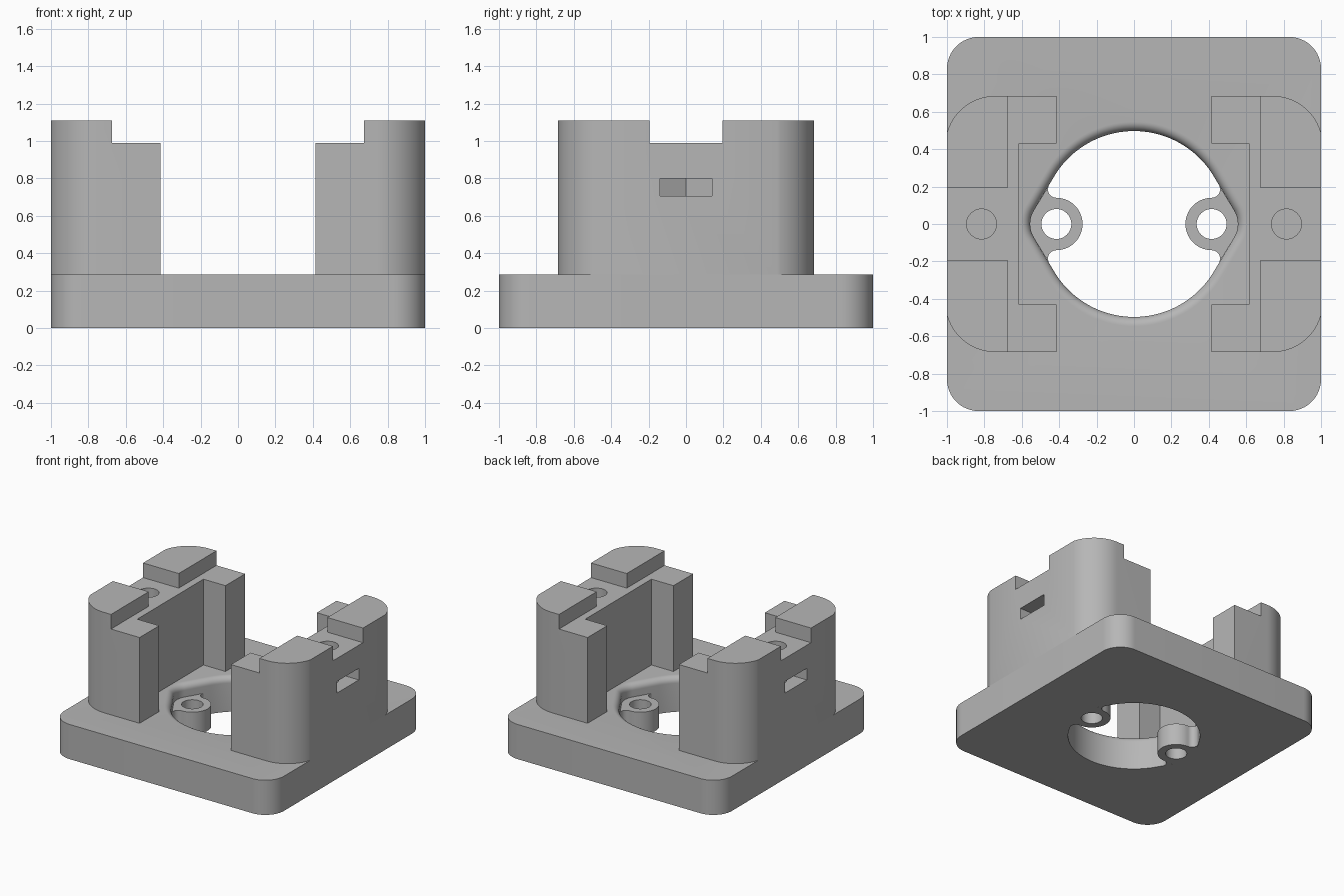
import bpy, bmesh, math
from math import cos, sin, radians, acos, degrees

cube = bpy.data.objects.get("Cube")
if cube:
    bpy.data.objects.remove(cube, do_unlink=True)

grey = bpy.data.materials.new("light_grey")
grey.use_nodes = True
colour = (0.47, 0.47, 0.47, 1)
grey.diffuse_color = colour
grey.node_tree.nodes["Principled BSDF"].inputs["Base Color"].default_value = colour

PLATE_TOP, SHELF, TOP = 0.285, 0.99, 1.11
EAR_X, EAR_R, HOLE_R = 0.415, 0.14, 0.497
TANGENT = degrees(acos((HOLE_R - EAR_R) / EAR_X))


def arc(cx, cy, r, start, end, steps=16):
    """Points along an arc, angles in degrees."""
    angles = [radians(start + (end - start) * i / steps) for i in range(steps + 1)]
    return [(cx + r * cos(a), cy + r * sin(a)) for a in angles]


def loft(name, rings):
    """Closed solid through rings of equal length, given as (z, points)."""
    bm = bmesh.new()
    loops = [[bm.verts.new((x, y, z)) for x, y in pts] for z, pts in rings]
    bm.faces.new(loops[0])
    bm.faces.new(loops[-1])
    count = len(loops[0])
    for low, high in zip(loops, loops[1:]):
        for i in range(count):
            j = (i + 1) % count
            bm.faces.new((low[i], low[j], high[j], high[i]))
    bmesh.ops.recalc_face_normals(bm, faces=bm.faces)
    mesh = bpy.data.meshes.new(name)
    bm.to_mesh(mesh)
    bm.free()
    mesh.materials.append(grey)
    obj = bpy.data.objects.new(name, mesh)
    bpy.context.collection.objects.link(obj)
    return obj


def prism(name, pts, z0, z1):
    return loft(name, [(z0, pts), (z1, pts)])


def disc(x, r):
    return arc(x, 0, r, 0, 360, 48)[:-1]


def select_only(obj):
    bpy.ops.object.select_all(action='DESELECT')
    obj.select_set(True)
    bpy.context.view_layer.objects.active = obj


def cut(obj, cutter):
    """Subtract the cutter and remove it."""
    cutter.hide_render = True
    mod = obj.modifiers.new("cut", 'BOOLEAN')
    mod.operation, mod.solver, mod.object = 'DIFFERENCE', 'EXACT', cutter
    select_only(obj)
    bpy.ops.object.modifier_apply(modifier=mod.name)
    bpy.data.objects.remove(cutter, do_unlink=True)


def smooth(obj):
    select_only(obj)
    bpy.ops.object.shade_smooth_by_angle(angle=radians(30))


def opening(grow):
    """Round opening stretched over both ears, enlarged by grow."""
    t = TANGENT
    big, small = HOLE_R + grow, EAR_R + grow
    return (arc(EAR_X, 0, small, -t, t) + arc(0, 0, big, t, 180 - t, 40)
            + arc(-EAR_X, 0, small, 180 - t, 180 + t)
            + arc(0, 0, big, 180 + t, 360 - t, 40))


# Base plate with rounded corners and a filleted opening
c, r = 0.83, 0.17
corners = [(c, c, 0), (-c, c, 90), (-c, -c, 180), (c, -c, 270)]
outline = [p for x, y, a in corners for p in arc(x, y, r, a, a + 90)]
plate = prism("base_plate", outline, 0, PLATE_TOP)
fillet = 0.05
rings = [(-0.1, opening(0))]
for i in range(8):
    a = radians(90 * i / 8)
    rings.append((PLATE_TOP - fillet + fillet * sin(a), opening(fillet * (1 - cos(a)))))
rings += [(PLATE_TOP, opening(fillet)), (PLATE_TOP + 0.1, opening(fillet))]
cut(plate, loft("opening_cutter", rings))
smooth(plate)

for side, s in (("left", 1), ("right", -1)):
    def flip(pts):
        return [(s * x, y) for x, y in pts]

    # Screw ear, blended into the wall of the opening
    neck = 0.045
    upper = arc(EAR_X, EAR_R + neck, neck, -90, TANGENT, 10)
    lower = [(x, -y) for x, y in reversed(upper)]
    ear_outline = (arc(EAR_X, 0, EAR_R, 270, 90, 32)[:-1] + upper
                   + arc(EAR_X, 0, EAR_R, TANGENT, -TANGENT) + lower[:-1])
    ear = prism(side + "_screw_ear", flip(ear_outline), 0, 0.18)
    cut(ear, prism("ear_hole_cutter", flip(disc(EAR_X, 0.08)), -0.1, 0.4))
    smooth(ear)

    # Bracket tower, C-shaped in plan with rounded outer corners
    half = [(0.615, 0.43), (0.415, 0.43), (0.415, 0.685)]
    half += arc(0.74, 0.415, 0.27, 90, 15.6, 20)
    half[-1] = (1, half[-1][1])
    mirrored = [(x, -y) for x, y in reversed(half)]
    tower = prism(side + "_tower", flip(half + mirrored), PLATE_TOP, TOP)

    # Lowered shelf and channel between the raised pads
    shelf = [(0.3, -0.8), (0.675, -0.8), (0.675, -0.195), (1.1, -0.195),
             (1.1, 0.195), (0.675, 0.195), (0.675, 0.8), (0.3, 0.8)]
    cut(tower, prism("shelf_cutter", flip(shelf), SHELF, TOP + 0.1))

    # Blind screw hole and the nut slot that crosses it
    cut(tower, prism("screw_cutter", flip(disc(0.815, 0.08)), 0.6, TOP))
    slot = [(1.1, -0.14), (1.1, 0.14), (0.734, 0.14), (0.653, 0), (0.734, -0.14)]
    cut(tower, prism("slot_cutter", flip(slot), 0.705, 0.8))
    smooth(tower)
